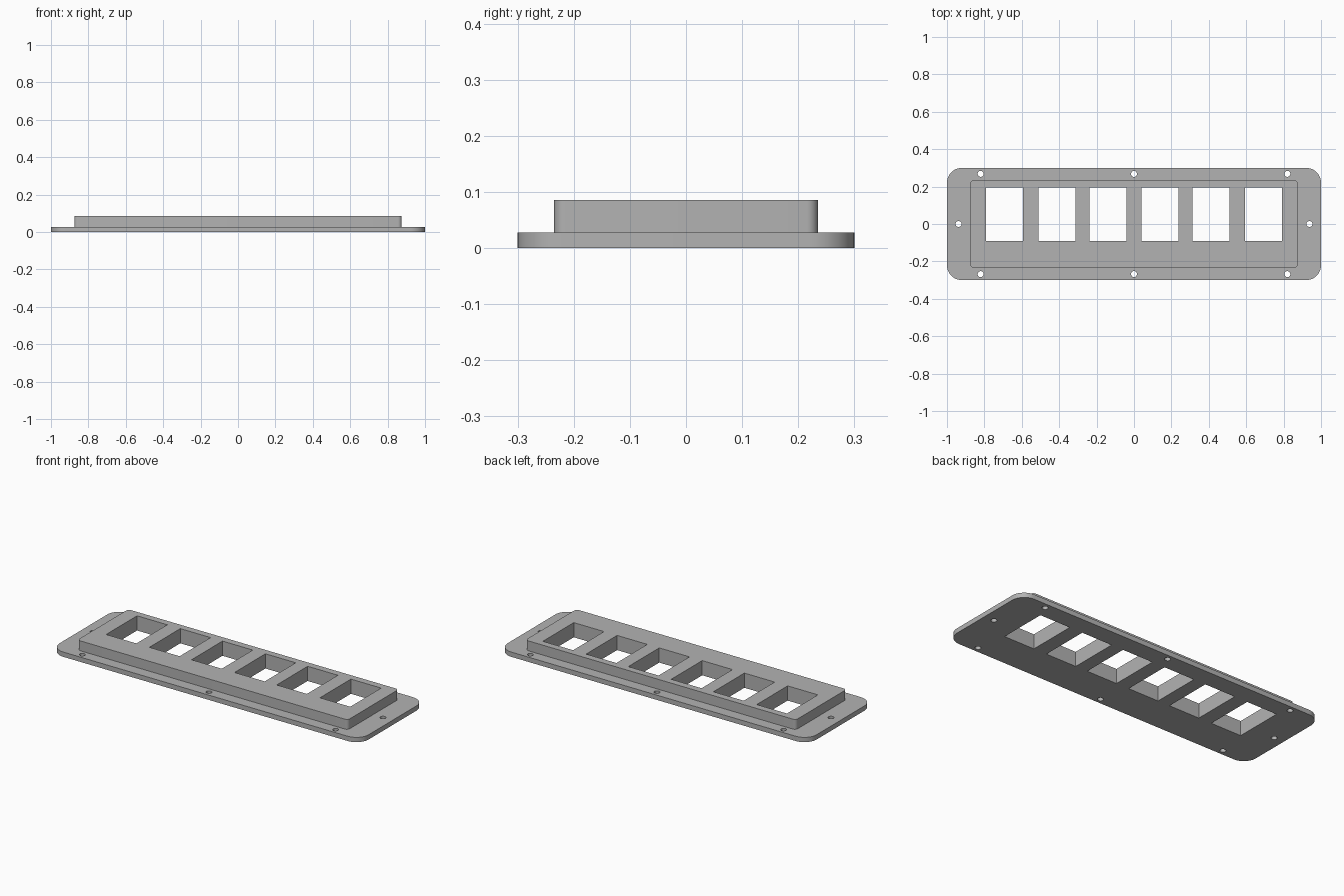
import bpy, bmesh, math

old = bpy.data.objects.get("Cube")
if old:
    bpy.data.objects.remove(old)

grey = bpy.data.materials.new("mid grey")
grey.use_nodes = True
colour = (0.45, 0.45, 0.45, 1)
grey.diffuse_color = colour
grey.node_tree.nodes["Principled BSDF"].inputs["Base Color"].default_value = colour


def prism(name, outline, z0, z1):
    """Extrude a closed counter-clockwise outline from z0 to z1."""
    bm = bmesh.new()
    face = bm.faces.new([bm.verts.new((x, y, z0)) for x, y in outline])
    top = bmesh.ops.extrude_face_region(bm, geom=[face])["geom"]
    verts = [v for v in top if isinstance(v, bmesh.types.BMVert)]
    bmesh.ops.translate(bm, verts=verts, vec=(0, 0, z1 - z0))
    bmesh.ops.recalc_face_normals(bm, faces=bm.faces)
    mesh = bpy.data.meshes.new(name)
    bm.to_mesh(mesh)
    bm.free()
    mesh.materials.append(grey)
    obj = bpy.data.objects.new(name, mesh)
    bpy.context.collection.objects.link(obj)
    return obj


def rounded(hx, hy, r, steps=12):
    """Rectangle outline with rounded corners."""
    points = []
    for i, (sx, sy) in enumerate([(1, 1), (-1, 1), (-1, -1), (1, -1)]):
        for k in range(steps + 1):
            a = math.pi / 2 * (i + k / steps)
            points.append((sx * (hx - r) + r * math.cos(a),
                           sy * (hy - r) + r * math.sin(a)))
    return points


def circle(cx, cy, r, n=24):
    return [(cx + r * math.cos(math.tau * k / n),
             cy + r * math.sin(math.tau * k / n)) for k in range(n)]


def combine(target, tool, operation):
    """Apply a boolean and discard the tool object."""
    mod = target.modifiers.new(operation, "BOOLEAN")
    mod.operation = operation
    mod.solver = "EXACT"
    mod.object = tool
    bpy.context.view_layer.objects.active = target
    bpy.ops.object.modifier_apply(modifier=mod.name)
    bpy.data.objects.remove(tool)


# Thin flange with the raised block on top
panel = prism("mounting_panel", rounded(1.0, 0.3, 0.08), 0, 0.028)
block = prism("raised_block", rounded(0.875, 0.235, 0.02, 8), 0.01, 0.086)
combine(panel, block, "UNION")

# Row of six rectangular windows, set toward the back
for side in (-1, 1):
    for cx in (0.139, 0.412, 0.692):
        x, w, y0, y1 = side * cx, 0.098, -0.091, 0.195
        window = prism("window_cutter", [(x - w, y0), (x + w, y0), (x + w, y1), (x - w, y1)], -0.1, 0.2)
        combine(panel, window, "DIFFERENCE")

# Screw holes around the flange
holes = [(x, y) for x in (-0.82, 0, 0.82) for y in (-0.268, 0.268)]
holes += [(-0.938, 0), (0.938, 0)]
for x, y in holes:
    combine(panel, prism("hole_cutter", circle(x, y, 0.016), -0.1, 0.2), "DIFFERENCE")

# Smooth the rounded walls, keep the edges crisp
bpy.ops.object.select_all(action="DESELECT")
panel.select_set(True)
bpy.context.view_layer.objects.active = panel
bpy.ops.object.shade_smooth_by_angle(angle=math.radians(30))
